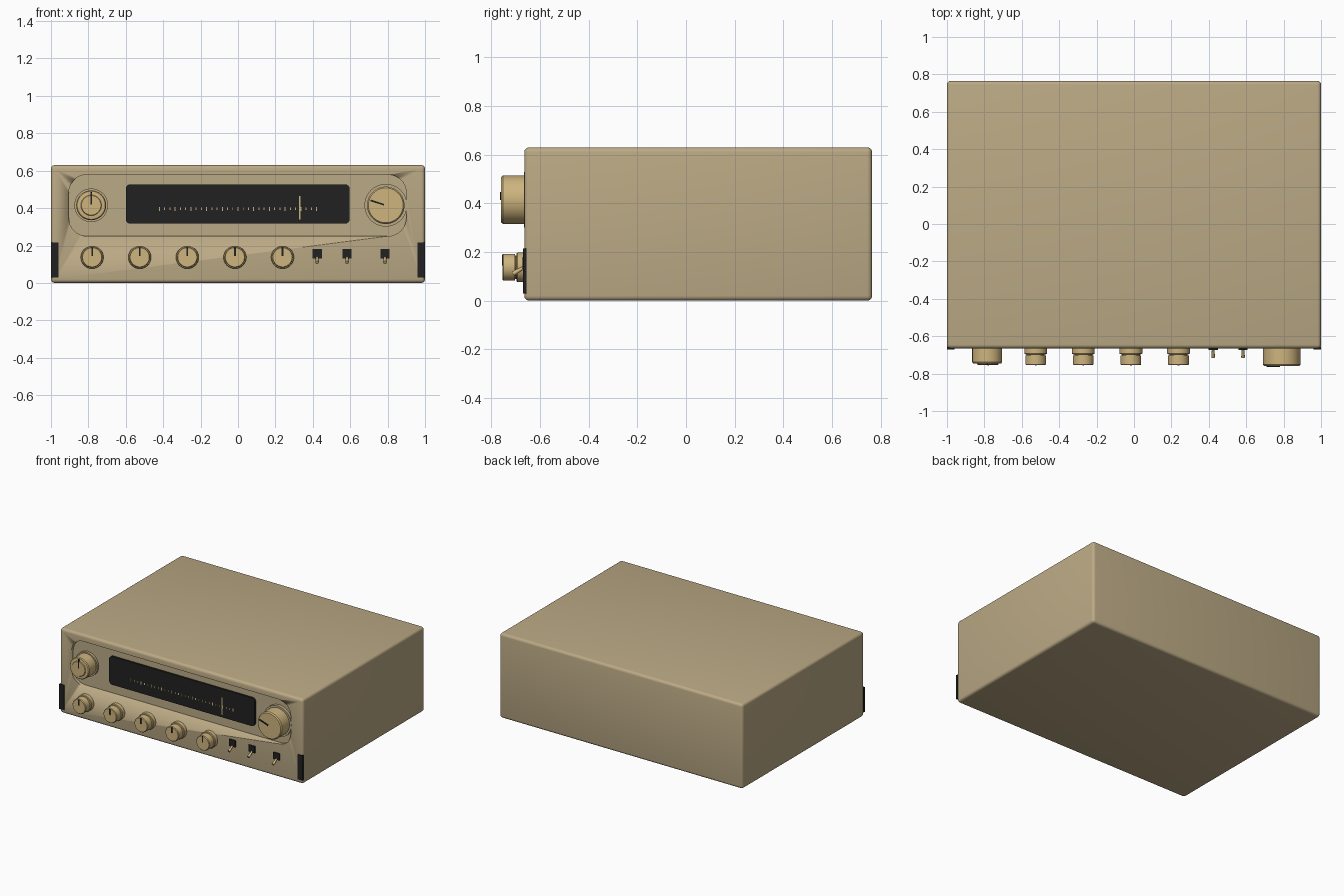
import bpy, bmesh, math
from mathutils import Vector, Matrix

if "Cube" in bpy.data.objects:
    bpy.data.objects.remove(bpy.data.objects["Cube"])

FRONT = -0.665          # y of the front face
FLOOR = FRONT + 0.022   # y of the recessed panel floor


def material(name, rgb):
    m = bpy.data.materials.new(name)
    m.diffuse_color = (*rgb, 1)
    m.use_nodes = True
    m.node_tree.nodes["Principled BSDF"].inputs["Base Color"].default_value = m.diffuse_color
    return m


BODY = material("tan_case", (0.50, 0.40, 0.235))
KNOB = material("golden_tan", (0.62, 0.46, 0.212))
BLACK = material("near_black", (0.015, 0.015, 0.015))


def finish(name, bm, mat, smooth=True):
    bmesh.ops.recalc_face_normals(bm, faces=bm.faces)
    me = bpy.data.meshes.new(name)
    bm.to_mesh(me)
    bm.free()
    me.materials.append(mat)
    ob = bpy.data.objects.new(name, me)
    bpy.context.collection.objects.link(ob)
    bpy.ops.object.select_all(action='DESELECT')
    ob.select_set(True)
    bpy.context.view_layer.objects.active = ob
    if smooth:
        bpy.ops.object.shade_smooth_by_angle(angle=math.radians(35))
    return ob


def box(name, lo, hi, mat, bevel=0, segments=3, rot=None):
    lo, hi = Vector(lo), Vector(hi)
    bm = bmesh.new()
    bmesh.ops.create_cube(bm, size=1)
    bmesh.ops.scale(bm, vec=hi - lo, verts=bm.verts)
    if bevel:
        bmesh.ops.bevel(bm, geom=bm.edges[:], offset=bevel, segments=segments,
                        profile=0.5, affect='EDGES')
    if rot:
        bmesh.ops.transform(bm, matrix=rot, verts=bm.verts)
    bmesh.ops.translate(bm, vec=(lo + hi) / 2, verts=bm.verts)
    return finish(name, bm, mat, bool(bevel))


def rounded_panel(name, x0, x1, z0, z1, r, y0, y1, mat):
    """Rounded rectangle in the xz plane, extruded from y0 to y1."""
    bm = bmesh.new()
    verts = []
    corners = [(x1 - r, z1 - r), (x0 + r, z1 - r), (x0 + r, z0 + r), (x1 - r, z0 + r)]
    for q, (cx, cz) in enumerate(corners):
        for i in range(9):
            a = (q + i / 8) * math.pi / 2
            verts.append(bm.verts.new((cx + r * math.cos(a), y0, cz + r * math.sin(a))))
    face = bm.faces.new(verts)
    new = bmesh.ops.extrude_face_region(bm, geom=[face])["geom"]
    bmesh.ops.translate(bm, vec=(0, y1 - y0, 0),
                        verts=[v for v in new if isinstance(v, bmesh.types.BMVert)])
    if face.is_valid and not any(len(e.link_faces) == 2 for e in face.edges):
        bm.faces.new(verts)
    return finish(name, bm, mat)


def lathe(name, profile, cx, cz, mat, n=48):
    """Turn (radius, y) points around the y axis; both ends are capped."""
    bm = bmesh.new()
    rings = [[bm.verts.new((cx + r * math.cos(2 * math.pi * i / n), y,
                            cz + r * math.sin(2 * math.pi * i / n)))
              for i in range(n)] for r, y in profile]
    for a, b in zip(rings, rings[1:]):
        for i in range(n):
            j = (i + 1) % n
            bm.faces.new((a[i], a[j], b[j], b[i]))
    bm.faces.new(rings[0])
    bm.faces.new(rings[-1])
    return finish(name, bm, mat)


def pointer(name, cx, cz, angle, r0, r1, y, width=0.009):
    """Dark marker line on a knob face; angle is measured from straight up."""
    rot = Matrix.Rotation(-angle, 4, 'Y')
    mid = Vector((cx, y, cz)) + rot @ Vector((0, 0, (r0 + r1) / 2))
    h = Vector((width / 2, 0.004, (r1 - r0) / 2))
    box(name, mid - h, mid + h, BLACK, rot=rot)


# Case with a shallow rounded recess cut in its front
case = box("case", (-1, FRONT, 0), (1, 0.765, 0.63), BODY, bevel=0.02, segments=4)
cutter = rounded_panel("recess_cutter", -0.905, 0.9, 0.25, 0.58, 0.1,
                       FRONT - 0.05, FLOOR, BODY)
cutter.hide_render = True
bpy.context.view_layer.objects.active = case
mod = case.modifiers.new("recess", 'BOOLEAN')
mod.operation, mod.solver, mod.object = 'DIFFERENCE', 'EXACT', cutter
bpy.ops.object.modifier_apply(modifier=mod.name)
bpy.data.objects.remove(cutter)

# Tuning window with scale ticks and needle
GLASS = FRONT + 0.008
rounded_panel("tuning_window", -0.6, 0.597, 0.317, 0.527, 0.025, FLOOR + 0.01, GLASS, BLACK)
for i in range(31):
    x = -0.42 + 0.84 * i / 30
    h = 0.011 if i % 3 == 0 else 0.007
    box("scale_tick", (x - 0.0025, GLASS - 0.002, 0.396 - h),
        (x + 0.0025, GLASS + 0.002, 0.396 + h), KNOB)
box("tuning_needle", (0.327, GLASS - 0.003, 0.338), (0.333, GLASS + 0.002, 0.466), KNOB)

# Large selector knob on the left
cx, cz = -0.785, 0.415
lathe("selector_base", [(0.09, FLOOR + 0.01), (0.09, FRONT + 0.004)], cx, cz, BODY)
lathe("selector_knob", [(0.08, FLOOR), (0.08, -0.738), (0.075, -0.745),
                        (0.055, -0.747), (0.052, -0.752)], cx, cz, KNOB)
pointer("selector_pointer", cx, cz, 0, 0.005, 0.072, -0.75)

# Tuning knob on the right, with a boss that meets the recess rim
cx = 0.79
lathe("tuning_boss", [(0.114, FLOOR + 0.01), (0.114, FRONT - 0.001)], cx, cz, BODY)
lathe("tuning_knob", [(0.1, FLOOR), (0.1, -0.752), (0.093, -0.76)], cx, cz, KNOB)
pointer("tuning_pointer", cx, cz, math.radians(72), 0.01, 0.085, -0.761)

# Row of small stepped knobs
for i in range(5):
    x, z = -0.78 + 0.2545 * i, 0.137
    lathe("small_knob", [(0.061, FRONT + 0.01), (0.061, -0.692), (0.058, -0.696),
                         (0.048, -0.697), (0.048, -0.702), (0.055, -0.703),
                         (0.055, -0.75), (0.051, -0.755)], x, z, KNOB)
    pointer("small_knob_pointer", x, z, 0, 0.008, 0.052, -0.753)

# Toggle switches: dark plate, collar and tilted lever
for x in (0.423, 0.583, 0.786):
    box("switch_plate", (x - 0.025, FRONT - 0.008, 0.13), (x + 0.025, FRONT + 0.005, 0.18), BLACK)
    bm = bmesh.new()
    bmesh.ops.create_cone(bm, cap_ends=True, segments=16, radius1=0.006, radius2=0.01, depth=0.06)
    tip = Vector((0, -0.85, -0.5))
    bmesh.ops.transform(bm, matrix=tip.to_track_quat('Z', 'Y').to_matrix().to_4x4(), verts=bm.verts)
    bmesh.ops.translate(bm, vec=(x, -0.686, 0.125), verts=bm.verts)
    finish("switch_lever", bm, KNOB)

# Black corner guards at the lower front
for s in (-1, 1):
    a, b = sorted((s * 0.96, s * 1.001))
    box("corner_guard", (a, FRONT - 0.006, 0.03), (b, FRONT + 0.01, 0.215), BLACK)
